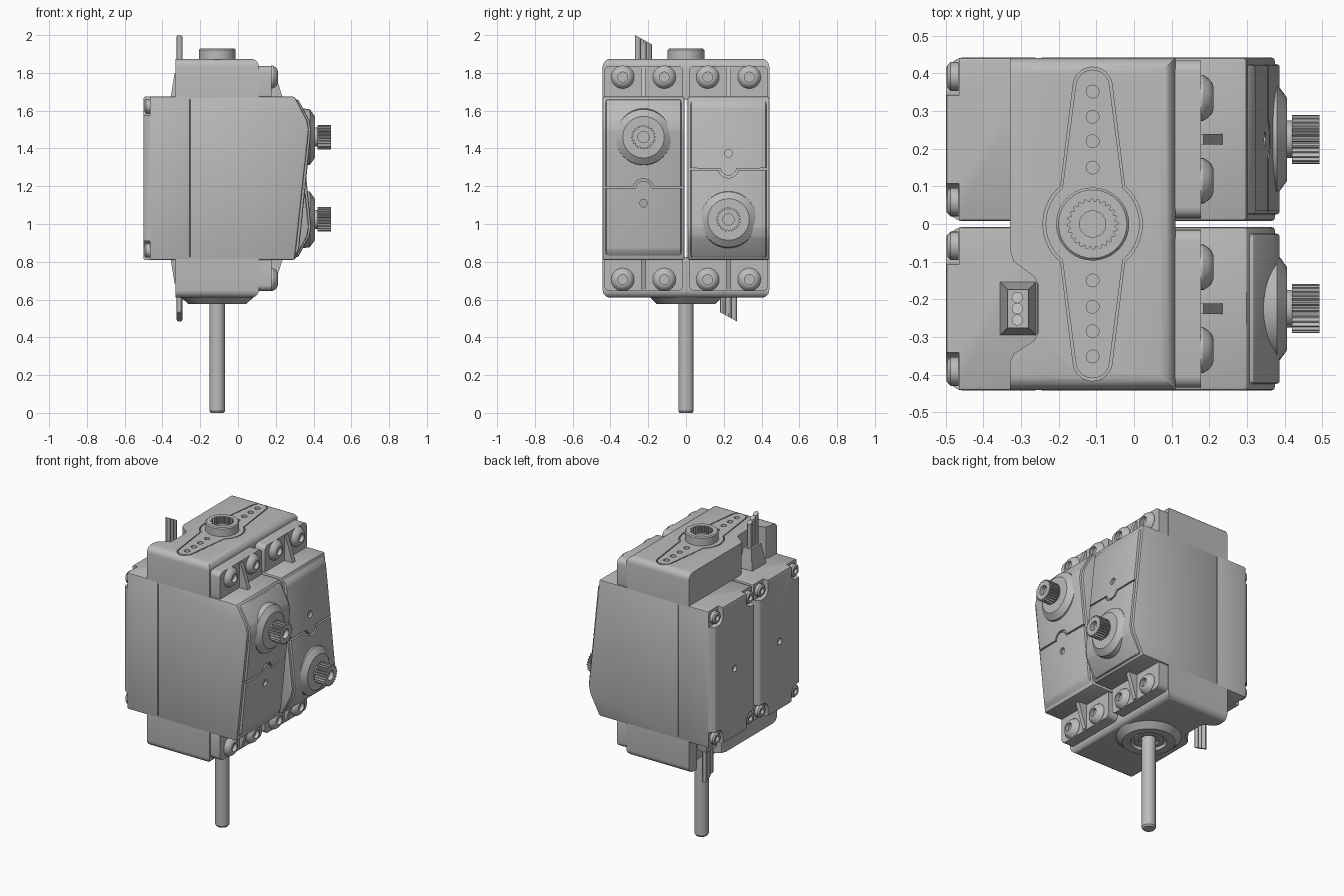
import bpy, bmesh, math
from mathutils import Matrix, Vector

if "Cube" in bpy.data.objects:
    bpy.data.objects.remove(bpy.data.objects["Cube"])

grey = bpy.data.materials.new("matte_grey")
grey.use_nodes = True
grey.diffuse_color = (0.5, 0.5, 0.5, 1)
grey.node_tree.nodes["Principled BSDF"].inputs["Base Color"].default_value = (0.5, 0.5, 0.5, 1)

MID_Z = 1.242      # assembly is symmetric under a half turn about x at this height
SERVO_Y = -0.225
SHAFT_Z = 1.46
HORN_X = -0.11
parts = []


def finish(name, bm):
    bmesh.ops.recalc_face_normals(bm, faces=bm.faces)
    mesh = bpy.data.meshes.new(name)
    bm.to_mesh(mesh)
    bm.free()
    mesh.materials.append(grey)
    obj = bpy.data.objects.new(name, mesh)
    bpy.context.collection.objects.link(obj)
    parts.append(obj)
    return obj


def prism(name, pts, a, b, axis, bevel=0, pick=None, segs=2):
    """Extrude a 2D outline along an axis, optionally bevelling chosen edges."""
    place = {"x": lambda p, h: (h, p[0], p[1]),
             "y": lambda p, h: (p[0], h, p[1]),
             "z": lambda p, h: (p[0], p[1], h)}[axis]
    bm = bmesh.new()
    face = bm.faces.new([bm.verts.new(place(p, a)) for p in pts])
    out = bmesh.ops.extrude_face_region(bm, geom=[face])
    moved = [g for g in out["geom"] if isinstance(g, bmesh.types.BMVert)]
    bmesh.ops.translate(bm, verts=moved, vec=place((0, 0), b - a))
    bmesh.ops.recalc_face_normals(bm, faces=bm.faces)
    if bevel:
        edges = [e for e in bm.edges if pick is None or all(pick(v.co) for v in e.verts)]
        bmesh.ops.bevel(bm, geom=edges, offset=bevel, segments=segs, profile=0.5,
                        affect="EDGES", clamp_overlap=True)
    return finish(name, bm)


def lathe(name, profile, at, axis="z", flip=False, n=40):
    """Revolve (radius, height) points about an axis through a point."""
    bm = bmesh.new()
    vs = [bm.verts.new((r, 0, h)) for r, h in profile]
    es = [bm.edges.new(pair) for pair in zip(vs, vs[1:])]
    bmesh.ops.spin(bm, geom=vs + es, cent=(0, 0, 0), axis=(0, 0, 1),
                   angle=math.tau, steps=n)
    bmesh.ops.remove_doubles(bm, verts=bm.verts, dist=1e-5)
    turn = Matrix.Identity(4)
    if axis == "x":
        turn = Matrix.Rotation(math.radians(-90 if flip else 90), 4, "Y")
    bm.transform(Matrix.Translation(Vector(at)) @ turn)
    return finish(name, bm)


def arc(cx, cy, r, start, end, n=12):
    angles = [math.radians(start + (end - start) * i / n) for i in range(n + 1)]
    return [(cx + r * math.cos(t), cy + r * math.sin(t)) for t in angles]


def circle(cx, cy, r, n=20):
    return arc(cx, cy, r, 0, 360, n)[:-1]


def star(cx, cy, r_out, r_in, teeth):
    pts = []
    for i in range(teeth * 4):
        r = r_out if i % 4 < 2 else r_in
        t = math.tau * i / (teeth * 4)
        pts.append((cx + r * math.cos(t), cy + r * math.sin(t)))
    return pts


def rect(cx, cy, w, h, r=0.0):
    x, y = w / 2 - r, h / 2 - r
    if not r:
        return [(cx - x, cy - y), (cx + x, cy - y), (cx + x, cy + y), (cx - x, cy + y)]
    return (arc(cx + x, cy + y, r, 0, 90, 5) + arc(cx - x, cy + y, r, 90, 180, 5)
            + arc(cx - x, cy - y, r, 180, 270, 5) + arc(cx + x, cy - y, r, 270, 360, 5))


def cut(target, cutter):
    mod = target.modifiers.new("cut", "BOOLEAN")
    mod.operation, mod.solver, mod.object = "DIFFERENCE", "EXACT", cutter
    bpy.context.view_layer.objects.active = target
    bpy.ops.object.modifier_apply(modifier=mod.name)
    parts.remove(cutter)
    bpy.data.objects.remove(cutter)


# Servo: rear case with corner recesses and screws
y0, y1 = SERVO_Y - 0.217, SERVO_Y + 0.217
rear = prism("front_servo_rear_case",
             [(-0.5, y0 + 0.023), (-0.465, y0), (-0.254, y0),
              (-0.254, y1), (-0.465, y1), (-0.5, y1 - 0.023)],
             0.81, 1.674, "z", 0.008)
for sy in (-1, 1):
    for sz in (-1, 1):
        cy, cz = SERVO_Y + sy * 0.217, MID_Z + sz * 0.432
        cut(rear, prism("notch", rect(cy, cz, 0.2, 0.2, 0.05), -0.6, -0.465, "x"))
        lathe("front_servo_case_screw",
              [(0, 0), (0.038, 0), (0.038, 0.02), (0.03, 0.028), (0.017, 0.028),
               (0.017, 0.01), (0, 0.01)],
              (-0.467, cy - sy * 0.05, cz - sz * 0.05), "x", True, 20)
cut(rear, prism("dimple", circle(SERVO_Y, MID_Z, 0.02), -0.6, -0.48, "x"))

# Servo: middle case with sloping front, and raised cover plate
prism("front_servo_case",
      [(-0.254, 0.81), (0.30, 0.81), (0.375, 1.5), (0.365, 1.55), (0.30, 1.674), (-0.254, 1.674)],
      y0, y1, "y", 0.009)
cover = prism("front_servo_cover",
              [(0.27, 0.83), (0.303, 0.83), (0.323, 0.865), (0.388, 1.5), (0.378, 1.55),
               (0.318, 1.66), (0.27, 1.66)],
              SERVO_Y - 0.2, SERVO_Y + 0.2, "y", 0.01)
upper = arc(SERVO_Y, 1.185, 0.055, 165, 15)
lower = arc(SERVO_Y, 1.185, 0.043, 8, 172)
groove = ([(-0.5, 1.199)] + upper + [(0.05, 1.199), (0.05, 1.187)] + lower + [(-0.5, 1.187)])
cut(cover, prism("groove", groove, 0.343, 0.5, "x"))
cut(cover, prism("pin_hole", circle(SERVO_Y, 1.11, 0.02), 0.325, 0.5, "x"))

# Servo: output boss and splined output shaft
lathe("front_servo_boss",
      [(0, 0.29), (0.16, 0.29), (0.147, 0.38), (0.11, 0.407), (0.05, 0.407),
       (0.05, 0.425), (0, 0.425)], (0, SERVO_Y, SHAFT_Z), "x")
gear = prism("front_servo_spline", star(SERVO_Y, SHAFT_Z, 0.065, 0.056, 24), 0.42, 0.493, "x")
cut(gear, prism("bore", circle(SERVO_Y, SHAFT_Z, 0.03), 0.465, 0.6, "x"))

# Servo: cable grommet and three wires
grommet = prism("top_cable_grommet", rect(-0.308, SERVO_Y, 0.1, 0.145), 1.66, 1.8, "z")
for v in grommet.data.vertices:
    if v.co.z > 1.7:
        v.co.x = -0.308 + (v.co.x + 0.308) * 0.55
        v.co.y = SERVO_Y + (v.co.y - SERVO_Y) * 0.7
for i in (-1, 0, 1):
    wire = prism("top_cable_wire", circle(-0.31, SERVO_Y + i * 0.03, 0.015, 12), 1.75, 2.0, "z")
    for v in wire.data.vertices:
        if v.co.z > 1.9:
            v.co.z = 2.0 - (v.co.y - SERVO_Y + 0.045) * 0.55

# Bracket block with a cable notch and rounded long edges
bracket = prism("top_bracket",
                [(0.11, -0.441), (0.11, 0.441), (-0.33, 0.441), (-0.33, -0.07), (-0.32, -0.1),
                 (-0.265, -0.14), (-0.255, -0.16), (-0.255, -0.29), (-0.265, -0.31),
                 (-0.32, -0.345), (-0.33, -0.37), (-0.33, -0.441)],
                1.66, 1.874, "z", 0.04, lambda c: abs(c.y) > 0.44 and c.z > 1.8, 5)

# Mounting ears, gusset ribs and button-head screws
for side in (-1, 1):
    cy = side * 0.225
    prism("top_mounting_ear", rect(cy, 1.745, 0.42, 0.185, 0.03), 0.1, 0.178, "x")
    prism("top_gusset_rib", [(0.17, 1.66), (0.24, 1.66), (0.185, 1.83), (0.17, 1.83)],
          cy - 0.014, cy + 0.014, "y")
    for dy in (-0.11, 0.11):
        lathe("top_mounting_screw",
              [(0, 0), (0.061, 0), (0.061, 0.008), (0.052, 0.022), (0.042, 0.031),
               (0.031, 0.035), (0.026, 0.035), (0.026, 0.012), (0, 0.012)],
              (0.176, cy + dy, 1.778), "x", n=24)

# Half-turn copies: second servo and lower bracket
turn = (Matrix.Translation((0, 0, MID_Z)) @ Matrix.Rotation(math.pi, 4, "X")
        @ Matrix.Translation((0, 0, -MID_Z)))
for obj in list(parts):
    twin = obj.copy()
    twin.data = obj.data.copy()
    twin.data.transform(turn)
    twin.name = obj.name.replace("front", "back").replace("top", "bottom")
    bpy.context.collection.objects.link(twin)
    parts.append(twin)


# Two-arm horn set flush into the top bracket
def horn_outline(gap):
    hub, tip = 0.125 + gap, 0.045 + gap
    return (arc(HORN_X, 0, hub, -50, 50) + arc(HORN_X, 0.365, tip, 8, 172)
            + arc(HORN_X, 0, hub, 130, 230) + arc(HORN_X, -0.365, tip, 188, 352))


cut(bracket, prism("horn_pocket", horn_outline(0.007), 1.85, 2.0, "z"))
horn = prism("horn", horn_outline(0), 1.84, 1.874, "z")
for y in (0.15, 0.22, 0.285, 0.352):
    for s in (-1, 1):
        cut(horn, prism("horn_hole", circle(HORN_X, s * y, 0.017), 1.852, 2.0, "z"))
hub = lathe("horn_hub", [(0, 1.86), (0.097, 1.86), (0.097, 1.922), (0.091, 1.928), (0, 1.928)],
            (HORN_X, 0, 0))
cut(hub, prism("spline_socket", star(HORN_X, 0, 0.067, 0.059, 24), 1.88, 2.0, "z"))
cut(hub, prism("screw_hole", circle(HORN_X, 0, 0.035), 1.865, 2.0, "z"))

# Lower bearing collar and drive shaft
lathe("bearing_collar",
      [(0, 0.64), (0.2, 0.64), (0.2, 0.62), (0.153, 0.576), (0.105, 0.576), (0.1, 0.595),
       (0.085, 0.595), (0.085, 0.585), (0.06, 0.585), (0.06, 0.597), (0, 0.597)],
      (HORN_X, 0, 0))
lathe("drive_shaft", [(0, 0.62), (0.041, 0.62), (0.041, 0.01), (0.034, 0), (0, 0)],
      (HORN_X, 0, 0), n=32)

# Smooth shading with sharp edges kept
bpy.ops.object.select_all(action="DESELECT")
for obj in parts:
    obj.select_set(True)
bpy.context.view_layer.objects.active = parts[0]
bpy.ops.object.shade_smooth_by_angle(angle=math.radians(30))
